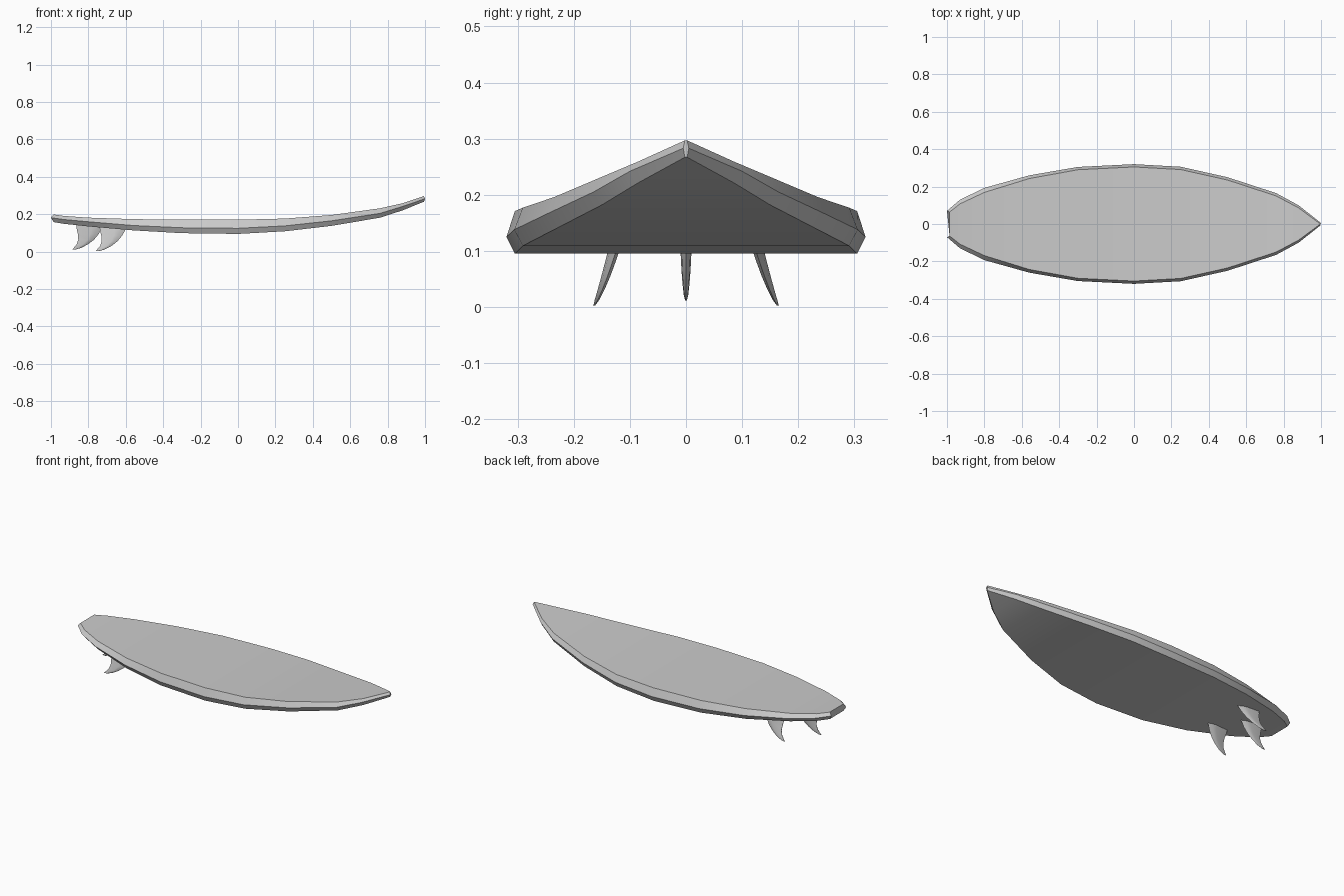
import bpy, bmesh, math

if "Cube" in bpy.data.objects:
    bpy.data.objects.remove(bpy.data.objects["Cube"])

def finish(name, bm, angle):
    bmesh.ops.recalc_face_normals(bm, faces=bm.faces)
    me = bpy.data.meshes.new(name)
    bm.to_mesh(me)
    bm.free()
    ob = bpy.data.objects.new(name, me)
    bpy.context.collection.objects.link(ob)
    for o in bpy.context.selected_objects:
        o.select_set(False)
    ob.select_set(True)
    bpy.context.view_layer.objects.active = ob
    bpy.ops.object.shade_smooth_by_angle(angle=math.radians(angle))
    return ob

def loft(bm, rings):
    # skin neighbouring rings and cap both ends
    vr = [[bm.verts.new(p) for p in r] for r in rings]
    n = len(vr[0])
    for a, b in zip(vr, vr[1:]):
        for i in range(n):
            j = (i + 1) % n
            bm.faces.new((a[i], a[j], b[j], b[i]))
    bm.faces.new(vr[0])
    bm.faces.new(vr[-1])

# Board stations: x, half width, deck inset, bottom z, rail z, deck z
stations = [
    (-1.00, .070, .006, .158, .182, .199),
    (-.93, .130, .022, .149, .172, .191),
    (-.80, .193, .024, .135, .160, .182),
    (-.56, .260, .017, .114, .140, .174),
    (-.30, .305, .015, .099, .128, .171),
    (0.00, .320, .015, .095, .125, .171),
    (.25, .306, .015, .109, .138, .177),
    (.50, .250, .015, .138, .165, .196),
    (.76, .165, .015, .182, .205, .232),
    (.88, .100, .014, .221, .242, .259),
    (1.00, .005, .003, .267, .283, .297)]

rings = []
for x, w, d, zb, zr, zd in stations:
    e = .014 if x == -1 else (-.006 if x == 1 else 0)
    rings.append([(x + e, w - d, zd), (x, w, zr), (x + e, w - d, zb),
                  (x + e, d - w, zb), (x, -w, zr), (x + e, d - w, zd)])
bm = bmesh.new()
loft(bm, rings)
finish("board", bm, 28)

# Swept fin levels: z, leading x, trailing x, half thickness
levels = [(.140, -.585, -.741, .011), (.115, -.603, -.738, .0105),
          (.085, -.620, -.731, .0095), (.055, -.645, -.729, .008),
          (.030, -.678, -.738, .006), (.012, -.712, -.753, .004),
          (.003, -.742, -.762, .0015)]

def fin(name, dx, dz, y, splay, toe):
    rings = []
    for z, le, te, t in levels:
        c = le - te
        yc = y + splay * (.14 - z)
        pts = [(le, 0), (le - .2 * c, t * .8), (le - .4 * c, t), (te, .001),
               (te, -.001), (le - .4 * c, -t), (le - .2 * c, -t * .8)]
        rings.append([(px + dx, yc + py - toe * (px + .68), z + dz) for px, py in pts])
    bm = bmesh.new()
    loft(bm, rings)
    finish(name, bm, 40)

fin("center_fin", -.125, .009, 0, 0, 0)
for side, label in ((1, "left"), (-1, "right")):
    fin(label + "_fin", 0, 0, side * .120, side * .27, side * .09)
